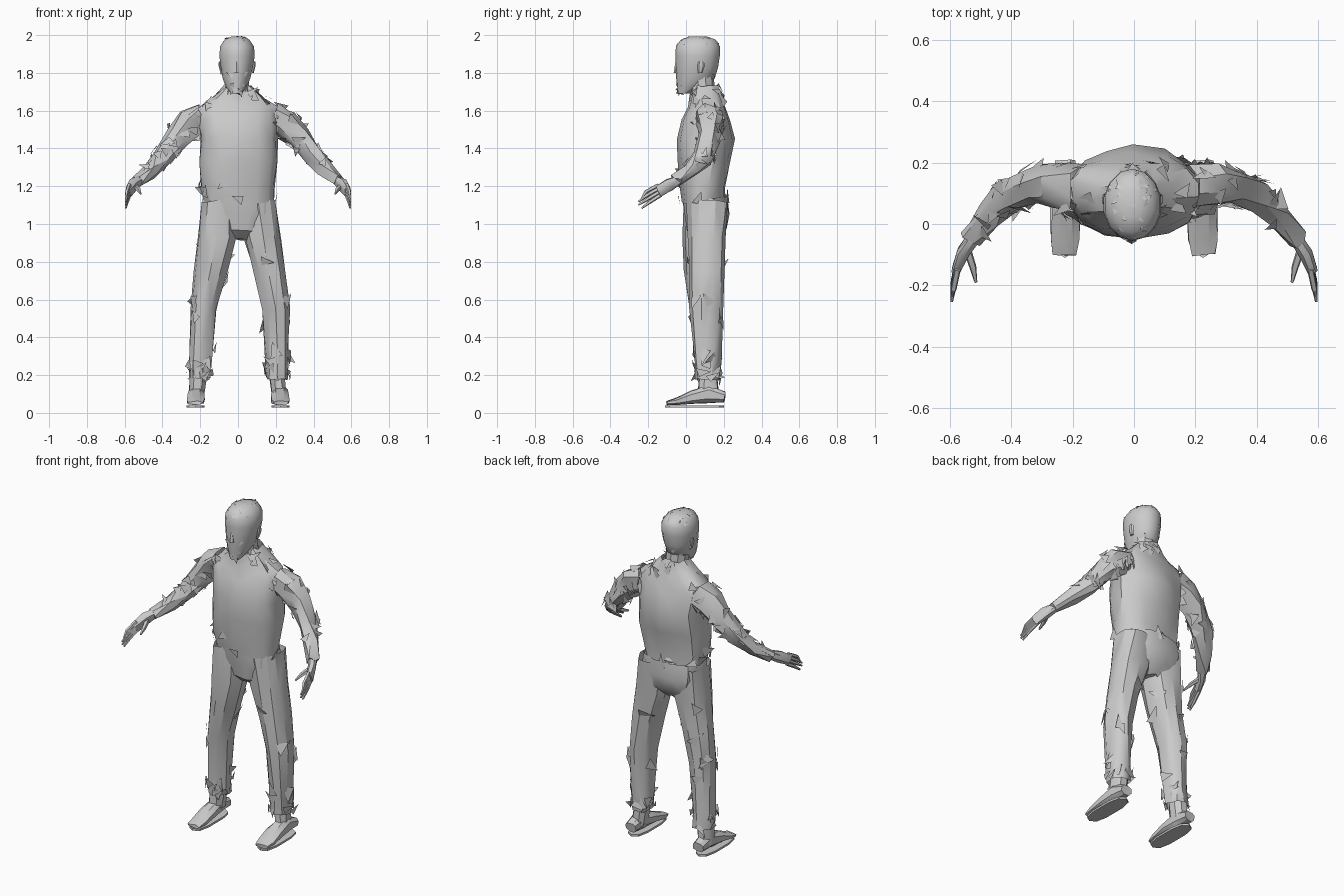
import bpy, bmesh, math, random
from mathutils import Vector

random.seed(4)
grey = bpy.data.materials.new("plain grey")
grey.diffuse_color = (0.6, 0.6, 0.6, 1)


def finish(bm, name, angle=35, solid=True):
    if solid:
        bmesh.ops.recalc_face_normals(bm, faces=bm.faces[:])
    me = bpy.data.meshes.new(name)
    bm.to_mesh(me)
    bm.free()
    me.materials.append(grey)
    ob = bpy.data.objects.new(name, me)
    bpy.context.collection.objects.link(ob)
    for o in bpy.context.selected_objects:
        o.select_set(False)
    ob.select_set(True)
    bpy.context.view_layer.objects.active = ob
    bpy.ops.object.shade_smooth_by_angle(angle=math.radians(angle))
    return ob


def loft(name, rings, sides=10, upright=True, power=0.85, jitter=0.0, angle=30, caps=(1, 1)):
    """Skin rings of (x, y, z, rx, ry); upright rings stay level."""
    bm = bmesh.new()
    pts = [Vector(r[:3]) for r in rings]
    loops = []
    for i, r in enumerate(rings):
        if upright:
            u, v = Vector((1, 0, 0)), Vector((0, 1, 0))
        else:
            t = (pts[min(i + 1, len(pts) - 1)] - pts[max(i - 1, 0)]).normalized()
            v = t.cross(Vector((0, 0, 1))).normalized()
            u = v.cross(t)
        loop = []
        for k in range(sides):
            a = math.tau * (k + 0.5) / sides
            c, s = math.cos(a), math.sin(a)
            c = math.copysign(abs(c) ** power, c)
            s = math.copysign(abs(s) ** power, s)
            p = pts[i] + u * r[3] * c + v * r[4] * s
            p += Vector([random.uniform(-jitter, jitter) for _ in range(3)])
            loop.append(bm.verts.new(p))
        loops.append(loop)
    for a, b in zip(loops, loops[1:]):
        for k in range(sides):
            j = (k + 1) % sides
            bm.faces.new((a[k], a[j], b[j], b[k]))
    for cap, loop in zip(caps, (loops[0], loops[-1])):
        if cap:
            bm.faces.new(loop)
    if jitter:
        bmesh.ops.triangulate(bm, faces=bm.faces[:])
    return finish(bm, name, angle)


def shards(name, ob, count, size, low=-9, high=9, lift=0.35):
    """Ragged cloth scraps lying along the surface of a part."""
    bm = bmesh.new()
    faces = [p for p in ob.data.polygons if low < p.center.z < high]
    for _ in range(count):
        f = random.choice(faces)
        n = f.normal
        u = n.orthogonal().normalized()
        w = n.cross(u)
        vs = [ob.data.vertices[i].co for i in f.vertices]
        c = f.center.lerp(random.choice(vs), random.random() * 0.8)
        a = random.uniform(0, math.tau)
        tri = []
        for k, s in enumerate((1, 0.6, 0.45)):
            b = a + k * 2.1
            s *= random.uniform(0.6, 1.2)
            tri.append(bm.verts.new(c + (u * math.cos(b) + w * math.sin(b)) * size * s
                                    + n * random.uniform(-0.1, lift) * size))
        bm.faces.new(tri)
    return finish(bm, name, solid=False)


# Torso with rounded belly and sloping shoulders
torso = loft("jacket", [
    (0, 0.095, 1.11, 0.188, 0.11), (0, 0.088, 1.20, 0.197, 0.12),
    (0.007, 0.095, 1.33, 0.208, 0.14), (0.004, 0.10, 1.45, 0.206, 0.152),
    (0, 0.10, 1.56, 0.22, 0.125), (0, 0.108, 1.62, 0.21, 0.098),
    (0, 0.105, 1.675, 0.13, 0.085), (0, 0.10, 1.73, 0.07, 0.072)],
    sides=14, jitter=0.009, caps=(0, 0))
shards("jacket_hem_scraps", torso, 14, 0.065, 1.05, 1.25)
shards("collar_scraps", torso, 22, 0.055, 1.58, 1.75)
loft("trouser_seat", [
    (0, 0.11, 0.92, 0.05, 0.05), (0, 0.11, 0.97, 0.15, 0.10),
    (0, 0.108, 1.06, 0.195, 0.125), (0, 0.10, 1.14, 0.19, 0.12)],
    sides=12, jitter=0.009, caps=(1, 0))

# Head, neck, ears and nose
loft("neck", [(0, 0.09, 1.67, 0.07, 0.068), (-0.003, 0.085, 1.74, 0.065, 0.065),
              (-0.005, 0.08, 1.79, 0.068, 0.068)], sides=10, power=1, caps=(0, 0))
head = loft("head", [
    (-0.008, -0.01, 1.69, 0.03, 0.035), (-0.01, 0.022, 1.725, 0.055, 0.068),
    (-0.008, 0.05, 1.77, 0.075, 0.102), (-0.006, 0.058, 1.83, 0.087, 0.112),
    (-0.005, 0.062, 1.89, 0.096, 0.117), (-0.005, 0.063, 1.94, 0.092, 0.117),
    (-0.005, 0.065, 1.975, 0.068, 0.093), (-0.005, 0.065, 1.993, 0.03, 0.045)],
    sides=14, power=1, angle=45)
shards("hair_scraps", head, 36, 0.018, 1.92, 2.0)
shards("face_scraps", head, 16, 0.03, 1.68, 1.85)
loft("nose", [(-0.008, -0.045, 1.80, 0.018, 0.02), (-0.008, -0.045, 1.82, 0.014, 0.017),
              (-0.008, -0.048, 1.86, 0.008, 0.008)], sides=6)
for s in (-1, 1):
    loft("ear", [(s * 0.083 - 0.005, 0.075, 1.80, 0.006, 0.012),
                 (s * 0.092 - 0.005, 0.08, 1.84, 0.007, 0.02),
                 (s * 0.092 - 0.005, 0.08, 1.86, 0.005, 0.014)], sides=6)

for s, side in ((-1, "right"), (1, "left")):
    # Trouser leg; the right leg stands closer in and further forward
    f = 1 if s < 0 else 0
    leg = loft(side + "_trouser_leg", [
        (s * 0.205, 0.115, 0.18, 0.056, 0.06),
        (s * (0.207 - f * 0.007), 0.115, 0.28, 0.063, 0.068),
        (s * (0.202 - f * 0.017), 0.107 - f * 0.007, 0.55, 0.07, 0.084),
        (s * (0.168 - f * 0.025), 0.108 - f * 0.02, 0.75, 0.088, 0.093),
        (s * (0.128 - f * 0.015), 0.112 - f * 0.022, 0.93, 0.10, 0.103),
        (s * 0.107, 0.115 - f * 0.022, 1.12, 0.093, 0.11)],
        sides=10, jitter=0.008, caps=(0, 0))
    shards(side + "_cuff_scraps", leg, 16, 0.055, 0.1, 0.3)
    shards(side + "_knee_scraps", leg, 10, 0.07, 0.3, 0.85, 0.25)

    # Ankle, shoe and flat sole
    loft(side + "_ankle", [(s * 0.22, 0.12, 0.09, 0.042, 0.055),
                           (s * 0.21, 0.12, 0.20, 0.045, 0.05)],
         sides=8, jitter=0.006, caps=(0, 0))
    loft(side + "_shoe", [
        (s * 0.225, 0.205, 0.085, 0.028, 0.036), (s * 0.222, 0.12, 0.098, 0.05, 0.042),
        (s * 0.222, 0.03, 0.083, 0.035, 0.048), (s * 0.225, -0.05, 0.061, 0.02, 0.05),
        (s * 0.228, -0.10, 0.052, 0.010, 0.04)], sides=8, upright=False, jitter=0.003)
    loft(side + "_sole", [(s * 0.225, 0.045, z, 0.05, 0.155) for z in (0.028, 0.04)],
         sides=10, power=0.7)

    # Sleeve, bent forward at the elbow
    arm = loft(side + "_sleeve", [
        (s * 0.18, 0.12, 1.575, 0.07, 0.075), (s * 0.25, 0.128, 1.535, 0.075, 0.074),
        (s * 0.32, 0.123, 1.462, 0.06, 0.064), (s * 0.405, 0.09, 1.355, 0.05, 0.053),
        (s * 0.47, 0.032, 1.28, 0.04, 0.043), (s * 0.53, -0.05, 1.225, 0.028, 0.034)],
        sides=8, upright=False, jitter=0.011, caps=(0, 1))
    shards(side + "_sleeve_scraps", arm, 34, 0.055, 1.27, 1.62)

    # Hand, thumb and fingers
    loft(side + "_hand", [
        (s * 0.52, -0.035, 1.235, 0.026, 0.026), (s * 0.555, -0.09, 1.205, 0.034, 0.022),
        (s * 0.58, -0.15, 1.17, 0.032, 0.016)], sides=8, upright=False, jitter=0.004)
    loft(side + "_thumb", [(s * 0.545, -0.08, 1.20, 0.014, 0.014),
                           (s * 0.525, -0.14, 1.18, 0.012, 0.012),
                           (s * 0.515, -0.19, 1.16, 0.005, 0.005)], sides=5, upright=False)
    for i in range(4):
        d = (i - 1.5) * 0.017
        loft(side + "_finger", [
            (s * 0.575, -0.14 - d * 0.3, 1.18 + d, 0.011, 0.011),
            (s * 0.588, -0.20 - d * 0.5, 1.145 + d, 0.010, 0.010),
            (s * 0.594, -0.26 + abs(d), 1.11 + d, 0.005, 0.005)], sides=5, upright=False)
